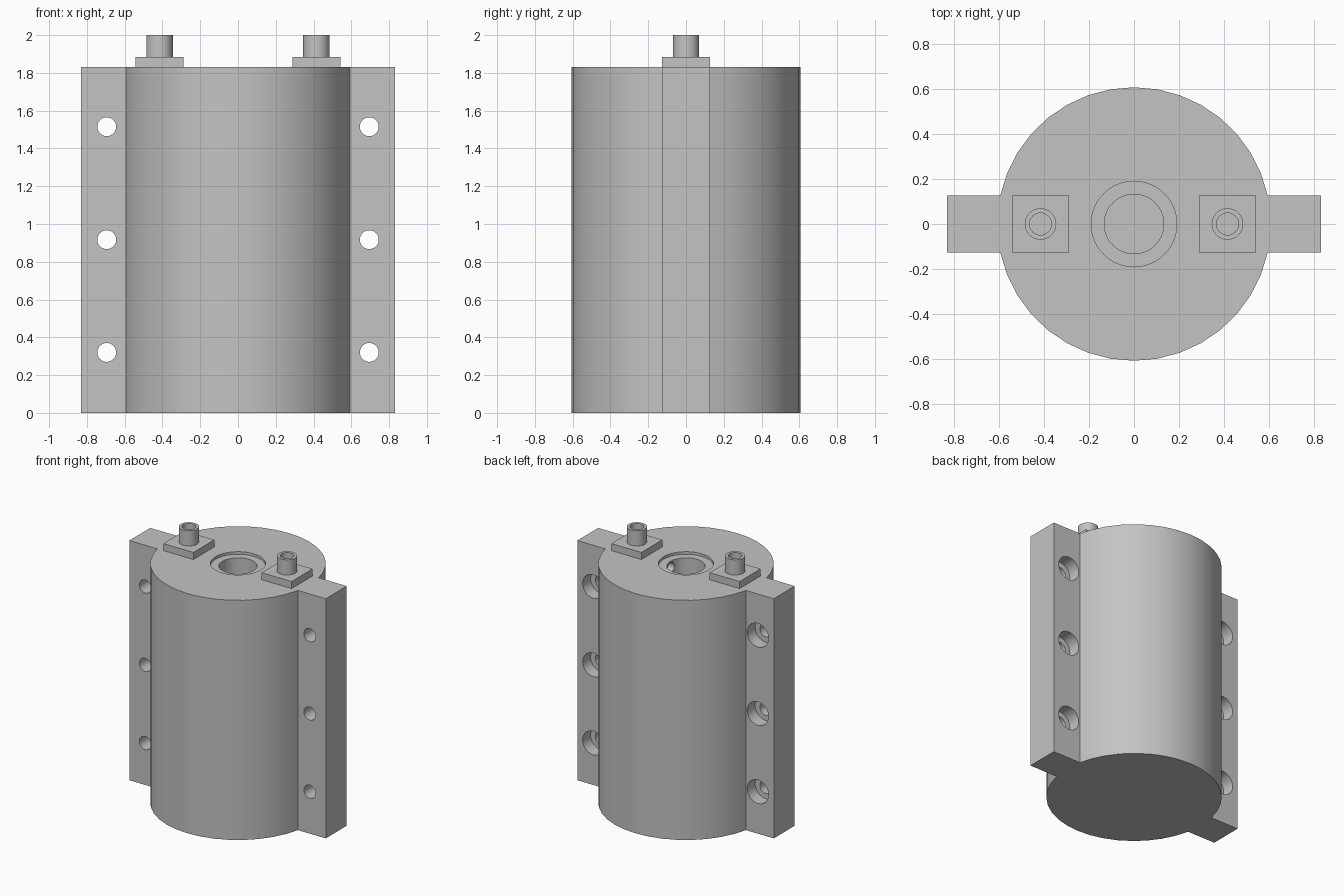
import bpy, bmesh
from math import radians, sin, cos
from mathutils import Matrix, Vector

cube = bpy.data.objects.get("Cube")
if cube:
    bpy.data.objects.remove(cube, do_unlink=True)

grey = bpy.data.materials.new("plain grey")
grey.use_nodes = True
colour = (0.55, 0.55, 0.55, 1)
grey.diffuse_color = colour
grey.node_tree.nodes["Principled BSDF"].inputs["Base Color"].default_value = colour

HEIGHT, RADIUS, HALF_DEPTH, HALF_WIDTH = 1.83, 0.607, 0.126, 0.83


def add_object(name, bm):
    mesh = bpy.data.meshes.new(name)
    bmesh.ops.recalc_face_normals(bm, faces=bm.faces)
    bm.to_mesh(mesh)
    bm.free()
    mesh.materials.append(grey)
    obj = bpy.data.objects.new(name, mesh)
    bpy.context.collection.objects.link(obj)
    return obj


def rod(name, start, end, radius, sides=32):
    """Solid cylinder between two points."""
    start, end = Vector(start), Vector(end)
    axis = end - start
    turn = axis.to_track_quat('Z', 'Y').to_matrix().to_4x4()
    bm = bmesh.new()
    bmesh.ops.create_cone(bm, cap_ends=True, segments=sides, radius1=radius, radius2=radius,
                          depth=axis.length,
                          matrix=Matrix.Translation((start + end) / 2) @ turn)
    return add_object(name, bm)


def finish(obj, cutters=()):
    """Cut the holes, then smooth the round faces."""
    bpy.ops.object.select_all(action='DESELECT')
    bpy.context.view_layer.objects.active = obj
    obj.select_set(True)
    for cutter in cutters:
        cutter.hide_render = True
        mod = obj.modifiers.new("hole", 'BOOLEAN')
        mod.operation, mod.solver, mod.object = 'DIFFERENCE', 'EXACT', cutter
        bpy.ops.object.modifier_apply(modifier=mod.name)
        bpy.data.objects.remove(cutter, do_unlink=True)
    bpy.ops.object.shade_smooth_by_angle(angle=radians(30))


# Body: round housing with a flange on each side, extruded from one outline
arc = [radians(12 + 9.75 * i) for i in range(17)]
half = [(HALF_WIDTH, HALF_DEPTH)]
half += [(RADIUS * cos(a), RADIUS * sin(a)) for a in arc]
half += [(-HALF_WIDTH, HALF_DEPTH)]
outline = half + [(-x, -y) for x, y in half]
bm = bmesh.new()
base = bm.faces.new([bm.verts.new((x, y, 0)) for x, y in outline])
top = bmesh.ops.extrude_face_region(bm, geom=[base], use_keep_orig=True)
bmesh.ops.translate(bm, vec=(0, 0, HEIGHT),
                    verts=[v for v in top["geom"] if isinstance(v, bmesh.types.BMVert)])
body = add_object("housing_with_flanges", bm)

# Stepped bore in the top, with a side passage under one connector
holes = [rod("bore_recess", (0, 0, HEIGHT - 0.02), (0, 0, 2), 0.19, 48),
         rod("bore", (0, 0, HEIGHT - 0.4), (0, 0, 2), 0.132, 48),
         rod("side_passage", (0.05, 0, 1.76), (0.41, 0, 1.76), 0.04, 24)]

# Flange bolt holes, counterbored from the back
for x in (-0.695, 0.695):
    for z in (0.32, 0.917, 1.515):
        holes.append(rod("bolt_hole", (x, -0.3, z), (x, 0.3, z), 0.05))
        holes.append(rod("counterbore", (x, 0.03, z), (x, 0.3, z), 0.09))
finish(body, holes)

# Connectors: square plate with a hollow round socket
for side, x in (("right", -0.415), ("left", 0.415)):
    bm = bmesh.new()
    bmesh.ops.create_cube(bm, size=1, matrix=Matrix.Translation((x, 0, HEIGHT + 0.027))
                          @ Matrix.Diagonal((0.253, 0.253, 0.054, 1)))
    add_object(side + "_connector_plate", bm)
    socket = rod(side + "_connector_socket", (x, 0, HEIGHT + 0.05), (x, 0, 2), 0.07)
    finish(socket, [rod("socket_hole", (x, 0, 1.9), (x, 0, 2.1), 0.049)])
